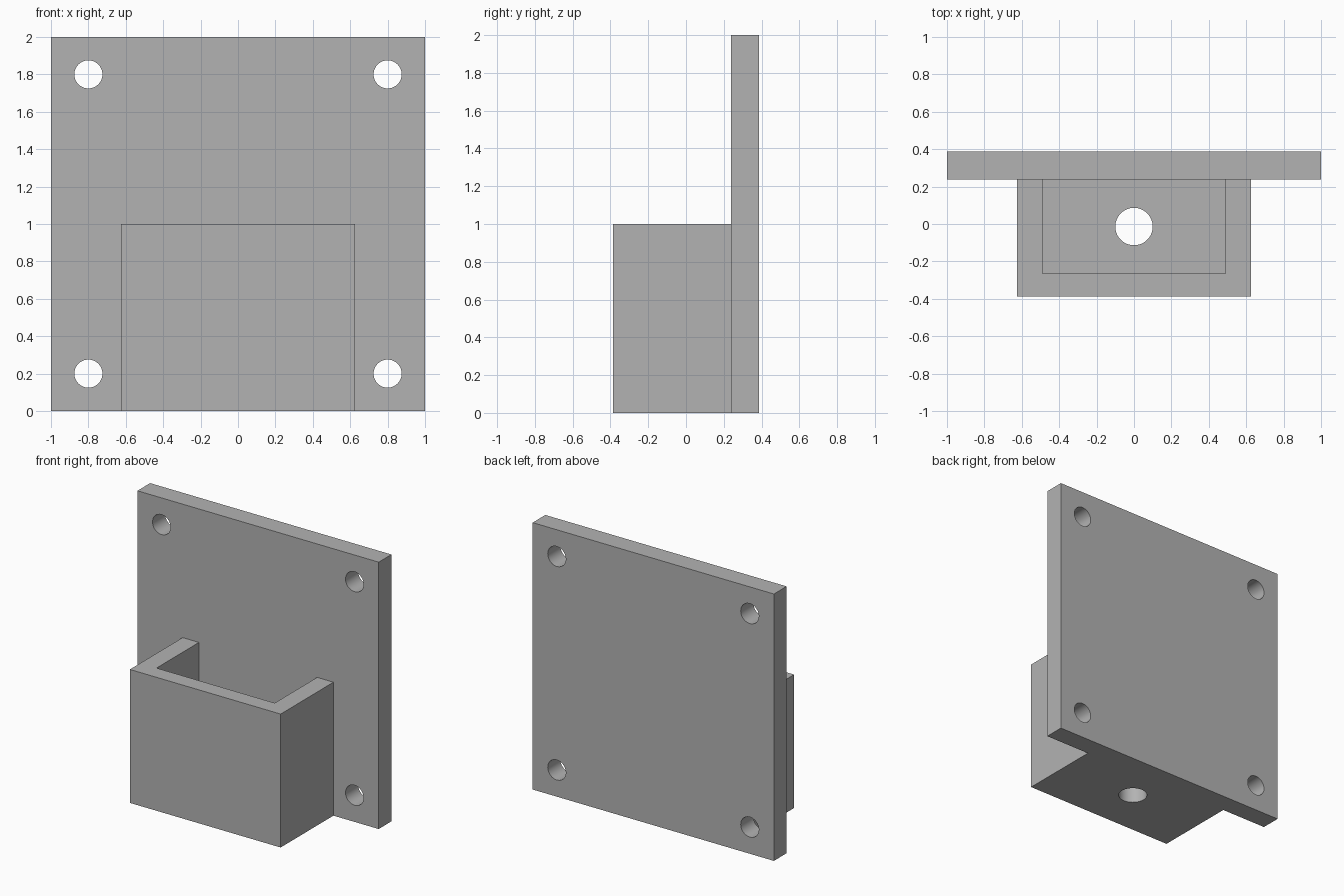
import bpy
import math

if "Cube" in bpy.data.objects:
    bpy.data.objects.remove(bpy.data.objects["Cube"], do_unlink=True)

# Single grey material
grey = bpy.data.materials.new("plain grey")
grey.use_nodes = True
grey.diffuse_color = (0.45, 0.45, 0.45, 1)
grey.node_tree.nodes["Principled BSDF"].inputs["Base Color"].default_value = (0.45, 0.45, 0.45, 1)


def box(name, low, high):
    """Axis-aligned box between two corners."""
    centre = [(a + b) / 2 for a, b in zip(low, high)]
    bpy.ops.mesh.primitive_cube_add(size=1, location=centre)
    ob = bpy.context.object
    ob.name = name
    ob.scale = [b - a for a, b in zip(low, high)]
    bpy.ops.object.transform_apply(location=False, rotation=False, scale=True)
    ob.data.materials.append(grey)
    return ob


def drill(name, radius, location, tilt=0):
    """Cylinder cutter, upright unless tilted about x."""
    bpy.ops.mesh.primitive_cylinder_add(vertices=48, radius=radius, depth=0.6,
                                        location=location, rotation=(tilt, 0, 0))
    ob = bpy.context.object
    ob.name = name
    ob.data.materials.append(grey)
    return ob


def cut(target, cutter):
    """Subtract the cutter from the target and discard it."""
    cutter.hide_render = True
    mod = target.modifiers.new("cut", "BOOLEAN")
    mod.operation = "DIFFERENCE"
    mod.solver = "EXACT"
    mod.object = cutter
    bpy.context.view_layer.objects.active = target
    bpy.ops.object.modifier_apply(modifier=mod.name)
    bpy.data.objects.remove(cutter, do_unlink=True)


def finish(ob):
    """Smooth the hole walls and keep the edges sharp."""
    bpy.ops.object.select_all(action="DESELECT")
    ob.select_set(True)
    bpy.context.view_layer.objects.active = ob
    bpy.ops.object.shade_smooth_by_angle(angle=math.radians(30))


back, joint, front = 0.3875, 0.2375, -0.3875
floor = 0.13

# Back plate with four screw holes
plate = box("back_plate", (-1, joint, 0), (1, back, 2))
for x in (-0.8, 0.8):
    for z in (0.2, 1.8):
        cut(plate, drill("screw_hole_cutter", 0.075, (x, (joint + back) / 2, z), math.pi / 2))

# Open-topped pocket against the plate, with a drain hole in its floor
pocket = box("pocket", (-0.625, front, 0), (0.625, joint, 1))
cut(pocket, box("cavity_cutter", (-0.49, -0.265, floor), (0.49, joint + 0.2, 1.2)))
cut(pocket, drill("drain_hole_cutter", 0.1, (0, -0.0135, 0)))

for part in (plate, pocket):
    finish(part)
